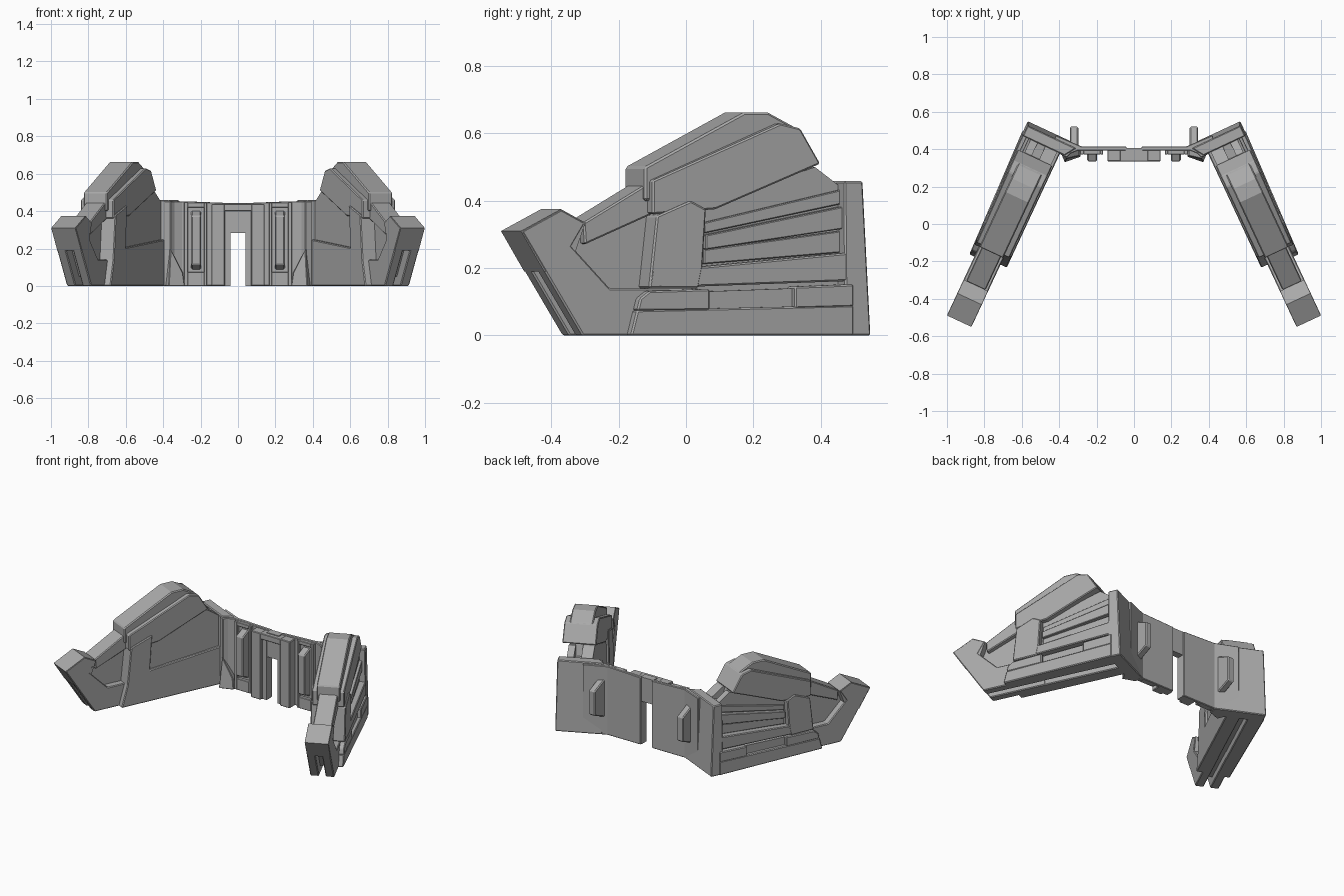
import bpy, bmesh, math
from mathutils import Vector

if "Cube" in bpy.data.objects:
    bpy.data.objects.remove(bpy.data.objects["Cube"])

stone = bpy.data.materials.new("stone_grey")
stone.use_nodes = True
GREY = (0.4, 0.4, 0.4, 1)
stone.diffuse_color = GREY
stone.node_tree.nodes["Principled BSDF"].inputs["Base Color"].default_value = GREY

# Wing axes: u runs forward along the wing, v runs outward across it
ANGLE = math.radians(25)
ALONG = Vector((math.sin(ANGLE), -math.cos(ANGLE), 0))
ACROSS = Vector((math.cos(ANGLE), math.sin(ANGLE), 0))
UP = Vector((0, 0, 1))


def solid(name, low, high, bevel=0.005, mirror=True):
    """Closed prism between two matching loops of points."""
    bm = bmesh.new()
    a = [bm.verts.new(p) for p in low]
    b = [bm.verts.new(p) for p in high]
    n = len(a)
    bm.faces.new(a)
    bm.faces.new(b[::-1])
    for i in range(n):
        j = (i + 1) % n
        bm.faces.new((a[j], a[i], b[i], b[j]))
    bmesh.ops.recalc_face_normals(bm, faces=bm.faces)
    mesh = bpy.data.meshes.new(name)
    bm.to_mesh(mesh)
    bm.free()
    mesh.materials.append(stone)
    obj = bpy.data.objects.new(name, mesh)
    bpy.context.collection.objects.link(obj)
    if mirror:
        obj.modifiers.new("mirror", 'MIRROR')
    if bevel:
        mod = obj.modifiers.new("bevel", 'BEVEL')
        mod.width = bevel
        mod.segments = 1
        mod.limit_method = 'ANGLE'
    return obj


def wing(name, profile, v0, v1, taper=0.0, bevel=0.005):
    """Side profile (u, z) extruded across the wing from v0 to v1."""
    def at(u, v, z):
        return ALONG * u + ACROSS * v + UP * z
    return solid(name, [at(u, v0, z) for u, z in profile],
                 [at(u, v1 - taper * u, z) for u, z in profile], bevel)


def plan(name, outline, z0, z1, bevel=0.004, mirror=True):
    """Plan outline (x, y) extruded upward."""
    return solid(name, [(x, y, z0) for x, y in outline],
                 [(x, y, z1) for x, y in outline], bevel, mirror)


def box(name, x0, x1, y0, y1, z0, z1, bevel=0.004, mirror=True):
    return plan(name, [(x0, y0), (x1, y0), (x1, y1), (x0, y1)], z0, z1, bevel, mirror)


# Wing core, with the slot left open underneath and at the tip
wing("wing_core", [(-.2, .05), (.62, .05), (.71, .19), (.785, .19), (.86, .31),
                   (.735, .37), (.655, .33), (.46, .42), (0, .55), (-.08, .5),
                   (-.1, .43), (-.2, .44)], .6, .655, bevel=0)

# Forward arm: cheeks either side of the slot, cap at the tip, rail along the top
cheek = [(.3, 0), (.665, 0), (.866, .31), (.735, .375), (.655, .335),
         (.7, .265), (.575, .14), (.3, .14)]
wing("arm_cheek_inner", cheek, .555, .607)
wing("arm_cheek_outer", cheek, .648, .7)
wing("arm_tip_cap", [(.79, .19), (.866, .31), (.735, .375), (.655, .335), (.71, .19)], .557, .698, bevel=0)
wing("arm_rail", [(.655, .335), (.43, .46), (.43, .36), (.65, .27)], .57, .685)

# Outer skirt with a pocket in its upper half
wing("skirt_base", [(-.2, 0), (.52, 0), (.5, .075), (-.2, .09)], .65, .745, .03)
wing("skirt_front", [(.265, .075), (.5, .073), (.49, .11), (.46, .132), (.265, .138)], .65, .745, .03)
wing("skirt_rear", [(-.2, .085), (-.01, .08), (-.01, .145), (-.2, .152)], .65, .745, .03)
wing("skirt_pocket", [(-.02, .08), (.28, .075), (.28, .13), (-.02, .14)], .65, .722, .03, 0)

# Outer wall: long band, fin and fan of strips set back behind them
wing("outer_backing", [(-.2, .13), (.45, .12), (.43, .36), (.28, .38), (-.1, .5), (-.2, .43)],
     .65, .692, 0, 0)
wing("outer_band", [(-.2, .162), (.46, .14), (.45, .2), (.28, .205), (-.2, .247)], .65, .738, .02)
wing("outer_fin", [(.46, .14), (.435, .355), (.325, .4), (.275, .375), (.287, .2), (.3, .14)],
     .65, .742, .03)
fan = [(.212, .247, .255, .312, .705), (.255, .318, .298, .385, .72),
       (.303, .392, .335, .435, .705)]
for i, (front_low, rear_low, front_top, rear_top, v) in enumerate(fan):
    wing(f"fan_strip_{i + 1}", [(.27, front_low), (-.19, rear_low), (-.19, rear_top), (.27, front_top)],
         .65, v, 0, .003)

# Inner wall: stepped plate around a shallow recessed panel
wing("inner_plate", [(-.2, 0), (.5, 0), (.46, .14), (.435, .38), (.29, .43), (.305, .205), (-.2, .25)],
     .518, .605)
wing("inner_panel", [(-.2, .2), (.31, .18), (.3, .44), (0, .52), (-.1, .5), (-.2, .43)],
     .535, .605, 0, 0)

# Roof: wide shell with a narrower raised ridge box
wing("roof_shell", [(.445, .36), (.445, .46), (.03, .63), (-.035, .615), (-.1, .51), (.24, .375)],
     .527, .73, .02)
wing("roof_ridge", [(.46, .4), (.46, .5), (.135, .662), (.055, .662), (-.03, .62), (-.09, .51), (.2, .4)],
     .557, .698, 0, .006)


# Rear corner slab, leaning slightly inward at the top
def corner(z, lean):
    loop = [(-.175, .50), (-.175, .747), (-.258 + lean, .747), (-.258 + lean, .46)]
    return [ALONG * u + ACROSS * (v - lean * .4) + UP * z for u, v in loop]


solid("rear_corner", corner(0, 0), corner(.458, .022))

# Back wall, doorway and lintel
wall = [(.04, .415), (.28, .415), (.35, .445), (.42, .475), (.44, .40), (.36, .368),
        (.30, .392), (.04, .392)]
back_wall = plan("back_wall", wall, 0, .452)
for vert in back_wall.data.vertices:
    if vert.co.z > .4 and vert.co.x < .1:
        vert.co.z = .443
box("door_lintel", -.045, .045, .36, .406, .283, .443, 0, False)
box("door_surround", .04, .075, .355, .4, 0, .40, 0)
box("door_frame_side", .07, .142, .335, .4, 0, .438)
box("door_frame_head", -.075, .075, .335, .4, .40, .438, .003, False)

# Framed niches with a long lamp in each
box("niche_post_inner", .165, .182, .372, .4, 0, .445, .003)
box("niche_post_outer", .268, .288, .372, .4, 0, .448, .003)
box("niche_sill", .18, .27, .372, .4, 0, .075, .003)
box("niche_head", .18, .27, .372, .4, .42, .446, .003)


def pod(name, x0, x1, y_wall, y_face, z0, z1, slope):
    """Upright pod whose top and bottom slope in toward its face."""
    loop = [(y_wall, z0), (y_face, z0 + slope), (y_face, z1 - slope), (y_wall, z1)]
    solid(name, [(x0, y, z) for y, z in loop], [(x1, y, z) for y, z in loop], .006)


pod("niche_lamp", .198, .25, .4, .335, .085, .405, .03)
pod("rear_pod", .298, .343, .405, .52, .11, .37, .05)

# Corner pilaster and low buttress where the wall meets the wing
plan("corner_pilaster", [(.325, .39), (.36, .355), (.395, .372), (.4, .43)], 0, .452)
solid("corner_buttress", [(.285, .36, 0), (.37, .33, 0), (.4, .4, 0), (.29, .4, 0)],
      [(.295, .365, .07), (.36, .35, .2), (.39, .4, .2), (.295, .4, .07)], .003)
